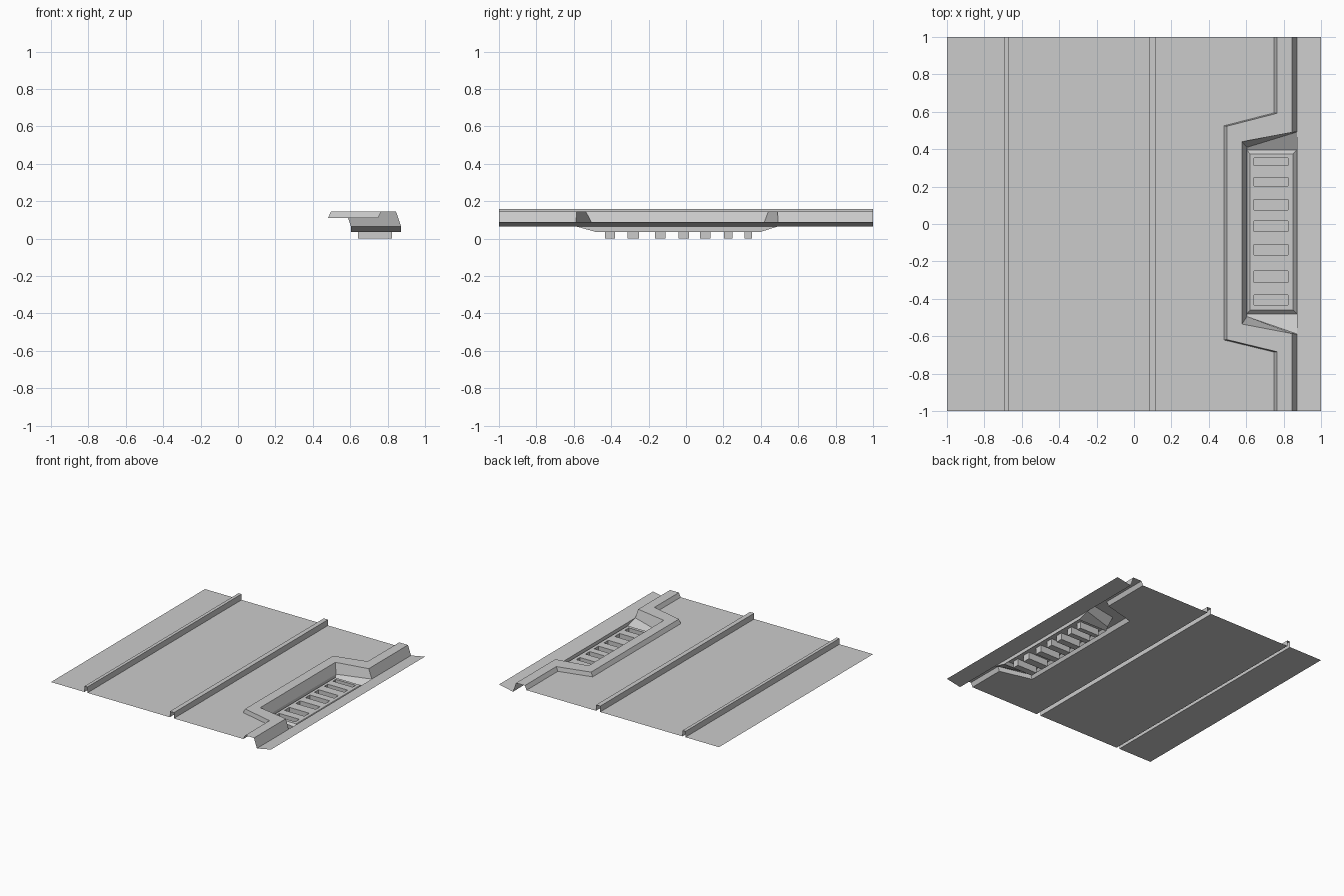
import bpy

if "Cube" in bpy.data.objects:
    bpy.data.objects.remove(bpy.data.objects["Cube"])


def make(name, verts, faces):
    mesh = bpy.data.meshes.new(name)
    mesh.from_pydata(verts, [], faces)
    mesh.update()
    obj = bpy.data.objects.new(name, mesh)
    bpy.context.collection.objects.link(obj)
    return obj


def loft_rows(name, rows):
    """Sheet through rows of points, rows run +x and points run +y."""
    n = len(rows[0])
    faces = []
    for r in range(len(rows) - 1):
        for i in range(n - 1):
            a, b = r * n + i, (r + 1) * n + i
            faces.append((a, b, b + 1, a + 1))
    return make(name, [p for row in rows for p in row], faces)


def loft_rings(name, rings, cap=False):
    """Walls between four-point rings, counter-clockwise, outside to inside."""
    faces = []
    for r in range(len(rings) - 1):
        for i in range(4):
            j = (i + 1) % 4
            faces.append((4 * r + i, 4 * r + j, 4 * r + 4 + j, 4 * r + 4 + i))
    if cap:
        k = 4 * (len(rings) - 1)
        faces.append((k, k + 1, k + 2, k + 3))
    return make(name, [p for ring in rings for p in ring], faces)


def rect(x0, x1, y0, y1, z):
    return [(x0, y0, z), (x1, y0, z), (x1, y1, z), (x0, y1, z)]


def kerb_line(x_end, x_bay, z, ys):
    """Line along y that steps sideways round the vent bay."""
    xs = (x_end, x_end, x_bay, x_bay, x_end, x_end)
    return [(x, y, z) for x, y in zip(xs, (-1, *ys, 1))]


DECK, RIB, KERB, LOW = 0.11, 0.158, 0.144, 0.065
base_y = (-0.685, -0.62, 0.525, 0.594)

# Deck with two hollow ribs
deck_profile = [(-1, DECK), (-0.695, DECK), (-0.695, RIB), (-0.668, RIB),
                (-0.668, DECK), (0.08, DECK), (0.08, RIB), (0.118, RIB),
                (0.118, DECK)]
rows = [kerb_line(x, x, z, base_y) for x, z in deck_profile]
rows.append(kerb_line(0.749, 0.481, DECK, base_y))
loft_rows("deck_with_ribs", rows)

# Raised kerb stepping round the bay
rim = kerb_line(0.872, 0.604, LOW, (-0.588, -0.495, 0.41, 0.492))
loft_rows("kerb", [
    kerb_line(0.749, 0.481, DECK, base_y),
    kerb_line(0.765, 0.497, KERB, (-0.683, -0.618, 0.523, 0.592)),
    kerb_line(0.845, 0.577, KERB, (-0.586, -0.535, 0.44, 0.49)),
    rim])

# Outer strip, rising to the edge
loft_rows("outer_strip", [[(0.872, y, LOW) for y in (-1, 1)],
                          [(1, y, 0.09) for y in (-1, 1)]])

# Sunken bay with end ramps and a raised vent bed
FLOOR, BED = 0.035, 0.055
loft_rings("bay_walls", [
    [rim[2], rim[1], rim[4], rim[3]],
    rect(0.604, 0.872, -0.48, 0.396, FLOOR),
    rect(0.62, 0.85, -0.46, 0.375, BED)])

# Vent bed: floor grid that leaves the slots open
slots = [(-0.433, -0.38), (-0.313, -0.25), (-0.166, -0.11), (-0.04, 0.016),
         (0.075, 0.13), (0.203, 0.248), (0.313, 0.352)]
xs = [0.62, 0.642, 0.823, 0.85]
ys = [-0.46] + [y for s in slots for y in s] + [0.375]
faces = []
for r in range(len(ys) - 1):
    for c in range(3):
        if c == 1 and r % 2 == 1:
            continue
        a = r * 4 + c
        faces.append((a, a + 1, a + 5, a + 4))
make("vent_bed", [(x, y, BED) for y in ys for x in xs], faces)

# Slot tubs below the bed
for i, (y0, y1) in enumerate(slots):
    loft_rings(f"slot_tub_{i + 1}", [rect(xs[1], xs[2], y0, y1, BED),
                                     rect(xs[1], xs[2], y0, y1, 0)], cap=True)
